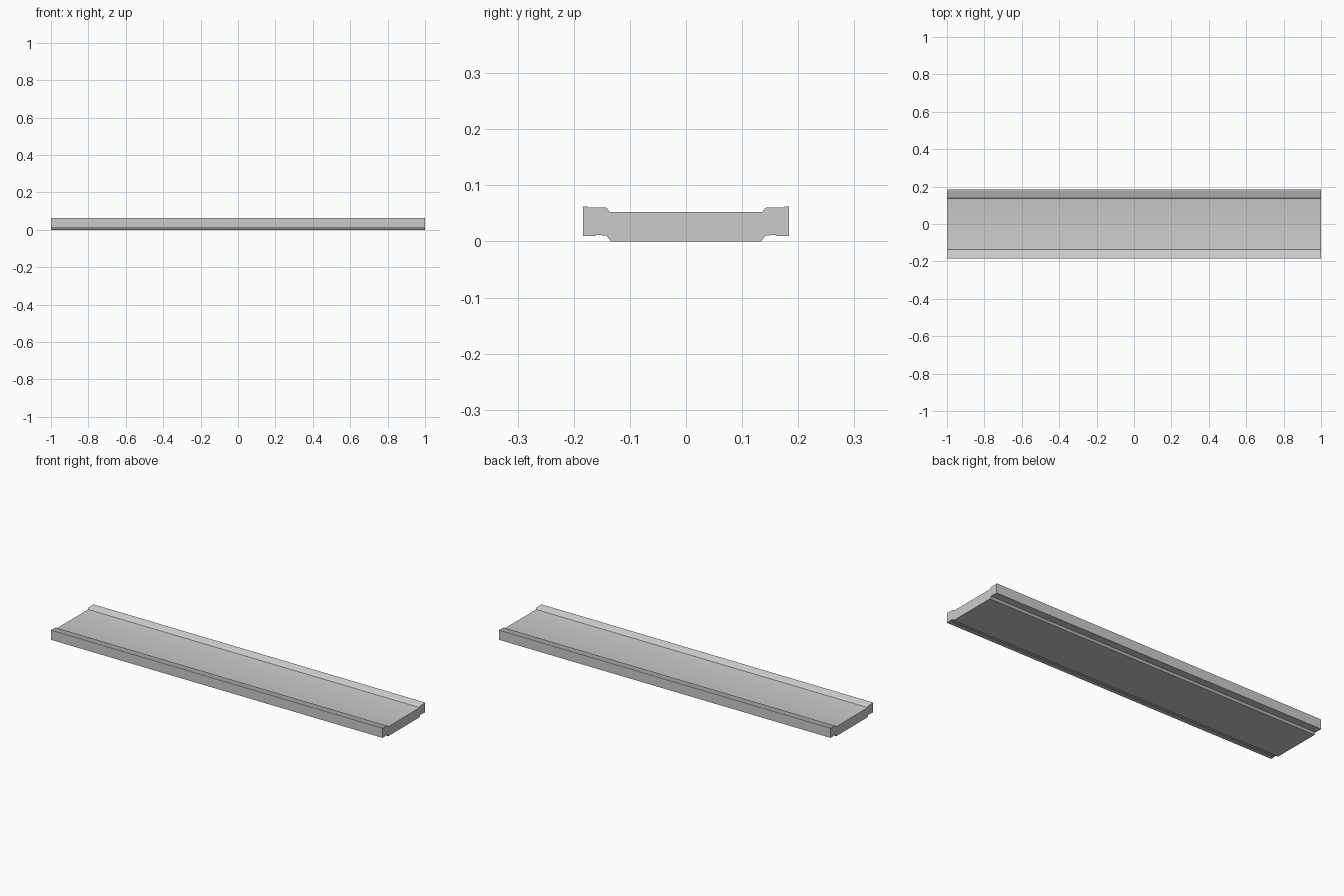
import bpy, bmesh

if "Cube" in bpy.data.objects:
    bpy.data.objects.remove(bpy.data.objects["Cube"])

# Half of the cross-section (y, z), from the underside centre round to the top centre
half = [
    (0.134, 0.0), (0.1415, 0.0105), (0.16, 0.0115), (0.162, 0.0095), (0.1835, 0.0095),
    (0.1835, 0.062), (0.176, 0.062), (0.174, 0.0605), (0.143, 0.0605),
    (0.140, 0.058), (0.136, 0.0525), (0.133, 0.052),
]
profile = half + [(-y, z) for y, z in reversed(half)]

# Plank: the symmetric section extruded along x
bm = bmesh.new()
face = bm.faces.new([bm.verts.new((-1, y, z)) for y, z in profile])
ext = bmesh.ops.extrude_face_region(bm, geom=[face], use_keep_orig=True)
moved = [g for g in ext["geom"] if isinstance(g, bmesh.types.BMVert)]
bmesh.ops.translate(bm, verts=moved, vec=(2, 0, 0))
bmesh.ops.recalc_face_normals(bm, faces=bm.faces)

mesh = bpy.data.meshes.new("grooved_plank")
bm.to_mesh(mesh)
bm.free()
plank = bpy.data.objects.new("grooved_plank", mesh)
bpy.context.collection.objects.link(plank)

# Soft shading across the small fillets, sharp outer edges
bpy.context.view_layer.objects.active = plank
plank.select_set(True)
bpy.ops.object.shade_smooth_by_angle(angle=0.7)
